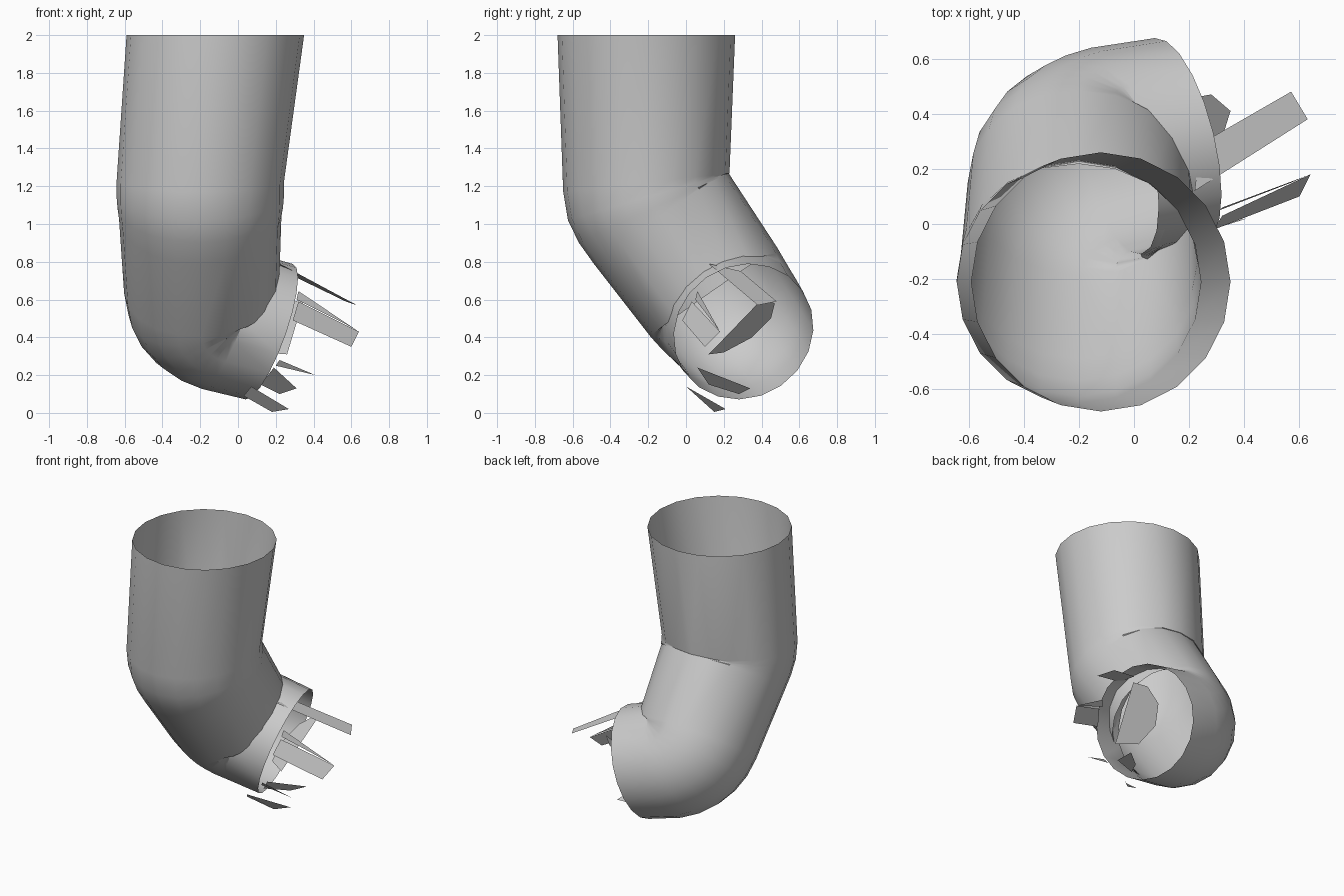
import bpy, math
from mathutils import Vector

if "Cube" in bpy.data.objects:
    bpy.data.objects.remove(bpy.data.objects["Cube"])

SIDES = 20


def mesh_object(name, verts, faces, smooth=False):
    me = bpy.data.meshes.new(name)
    me.from_pydata([tuple(v) for v in verts], [], faces)
    me.update()
    ob = bpy.data.objects.new(name, me)
    bpy.context.collection.objects.link(ob)
    if smooth:
        bpy.ops.object.select_all(action='DESELECT')
        ob.select_set(True)
        bpy.context.view_layer.objects.active = ob
        bpy.ops.object.shade_smooth_by_angle(angle=math.radians(35))
    return ob


# Pipe path: centre, direction and radius of each ring
d2 = Vector((0.02, 0.57, -0.82)).normalized()
d3 = Vector((0.916, 0.229, -0.33)).normalized()
rings = [
    (Vector((-0.12, -0.21, 2.0)), Vector((0, 0, -1)), 0.47),
    (Vector((-0.20, -0.21, 1.22)), Vector((0, 0.11, -0.99)), 0.443),
    (Vector((-0.20, -0.20, 1.145)), Vector((0, 0.28, -0.96)), 0.443),
    (Vector((-0.20, -0.17, 1.085)), Vector((0, 0.42, -0.91)), 0.438),
    (Vector((-0.20, -0.135, 1.035)), d2, 0.43),
]

# Tight lower elbow, folding over itself on the inside
start, corner, end = (Vector(p) for p in
                      ((-0.193, 0.147, 0.64), (-0.19, 0.225, 0.53), (-0.065, 0.265, 0.49)))
for i in range(6):
    t = i / 5
    c = start * (1 - t) ** 2 + corner * 2 * t * (1 - t) + end * t * t
    rings.append((c, d2.slerp(d3, t), 0.41 - 0.025 * t))
rings.append((Vector((0.165, 0.305, 0.43)), d3, 0.38))

# Loft the open pipe
verts, faces = [], []
u, last = Vector((1, 0, 0)), Vector((0, 0, -1))
for c, n, r in rings:
    n = n.normalized()
    u = last.rotation_difference(n) @ u
    u = (u - n * u.dot(n)).normalized()
    w = n.cross(u)
    last = n
    for k in range(SIDES):
        a = math.tau * k / SIDES
        verts.append(c + (u * math.cos(a) + w * math.sin(a)) * r)
for j in range(len(rings) - 1):
    for k in range(SIDES):
        k2 = (k + 1) % SIDES
        faces.append((j * SIDES + k, j * SIDES + k2,
                      (j + 1) * SIDES + k2, (j + 1) * SIDES + k))
mesh_object("bent_pipe", verts, faces, True)

# Torn strips around the broken mouth
shards = [
    [(0.22, 0.12, 0.79), (0.24, 0.29, 0.75), (0.57, 0.48, 0.59), (0.63, 0.38, 0.57)],
    [(0.32, 0.06, 0.645), (0.31, 0.05, 0.60), (0.57, 0.15, 0.47), (0.64, 0.18, 0.43)],
    [(0.32, 0.03, 0.59), (0.29, -0.02, 0.49), (0.60, 0.10, 0.35), (0.64, 0.18, 0.43)],
    [(0.22, -0.04, 0.28), (0.20, -0.02, 0.25), (0.41, 0.02, 0.20)],
    [(0.19, 0.06, 0.24), (0.12, 0.12, 0.15), (0.22, 0.28, 0.10), (0.31, 0.34, 0.13)],
    [(0.07, 0.0, 0.14), (0.03, 0.06, 0.09), (0.18, 0.15, 0.005), (0.27, 0.21, 0.02)],
]
for i, pts in enumerate(shards):
    mesh_object(f"torn_strip_{i + 1}", pts, [tuple(range(len(pts)))])

# Bent flap left inside the mouth
flap = [(0.26, 0.12, 0.31), (0.35, 0.41, 0.61), (0.28, 0.47, 0.58),
        (0.17, 0.45, 0.50), (0.11, 0.35, 0.40), (0.13, 0.20, 0.32)]
mesh_object("inner_flap", flap, [tuple(range(6))])
